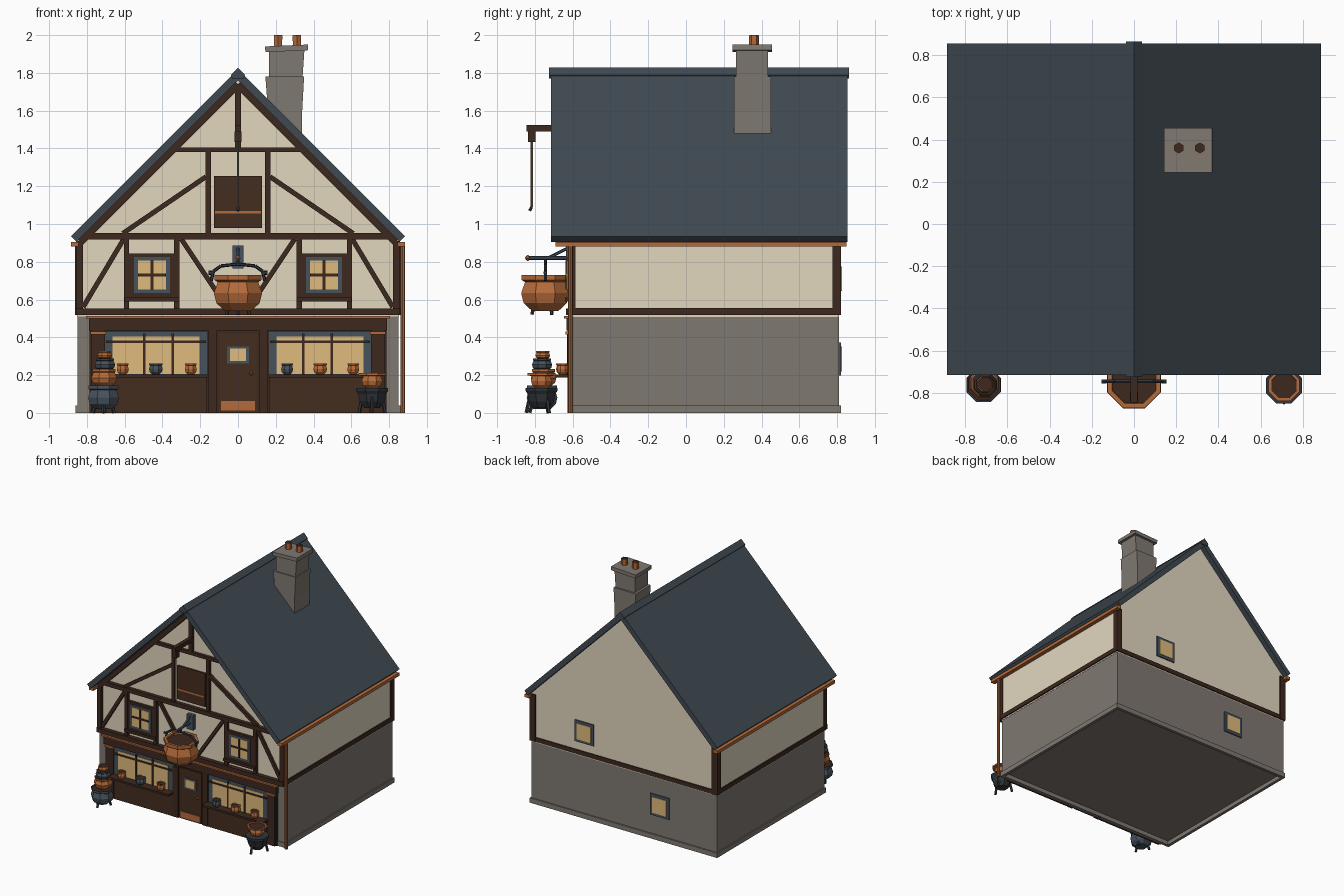
import bpy, bmesh, math
from mathutils import Vector, Matrix

if "Cube" in bpy.data.objects:
    bpy.data.objects.remove(bpy.data.objects["Cube"])

def mat(name, r, g, b):
    m = bpy.data.materials.new(name)
    m.diffuse_color = (r, g, b, 1)
    m.use_nodes = True
    m.node_tree.nodes["Principled BSDF"].inputs["Base Color"].default_value = m.diffuse_color
    return m

CREAM = mat("cream plaster", 0.76, 0.68, 0.52)
STONE = mat("grey stone", 0.215, 0.19, 0.165)
TIMBER = mat("dark timber", 0.046, 0.021, 0.013)
DOOR = mat("door brown", 0.058, 0.026, 0.014)
COPPER = mat("copper", 0.46, 0.145, 0.042)
SLATE = mat("roof slate", 0.051, 0.068, 0.083)
BLUE = mat("blue grey paint", 0.062, 0.084, 0.108)
IRON = mat("black iron", 0.030, 0.035, 0.042)
GLASS = mat("warm glass", 0.74, 0.50, 0.20)
ROPE = mat("rope", 0.26, 0.19, 0.10)

def finish(name, bm, m):
    bmesh.ops.recalc_face_normals(bm, faces=bm.faces)
    me = bpy.data.meshes.new(name)
    bm.to_mesh(me)
    bm.free()
    me.materials.append(m)
    ob = bpy.data.objects.new(name, me)
    bpy.context.collection.objects.link(ob)
    return ob

def prism(name, pts, y0, y1, m):
    """Extrude an x-z outline from y0 to y1."""
    bm = bmesh.new()
    f = bm.faces.new([bm.verts.new((x, y0, z)) for x, z in pts])
    r = bmesh.ops.extrude_face_region(bm, geom=[f])
    for v in r["geom"]:
        if isinstance(v, bmesh.types.BMVert):
            v.co.y = y1
    return finish(name, bm, m)

def box(name, x0, x1, y0, y1, z0, z1, m):
    return prism(name, [(x0, z0), (x1, z0), (x1, z1), (x0, z1)], y0, y1, m)

def beam(name, a, b, w, m=TIMBER, y0=-0.625, y1=-0.595):
    """Flat timber between two x-z points on the front wall."""
    a, b = Vector(a), Vector(b)
    d = (b - a).normalized()
    n = Vector((-d.y, d.x)) * w / 2
    return prism(name, [a - n, b - n, b + n, a + n], y0, y1, m)

def rod(name, a, b, r, m, n=6):
    a, b = Vector(a), Vector(b)
    bm = bmesh.new()
    bmesh.ops.create_cone(bm, cap_ends=True, segments=n, radius1=r, radius2=r, depth=(b - a).length)
    rot = (b - a).to_track_quat('Z', 'Y').to_matrix().to_4x4()
    bm.transform(Matrix.Translation((a + b) / 2) @ rot)
    return finish(name, bm, m)

def lathe(name, prof, loc, m, n=8):
    """Spin a radius-height profile around a vertical axis, capped at both ends."""
    bm = bmesh.new()
    rings = []
    for r, z in prof:
        rings.append([bm.verts.new((loc[0] + r * math.cos(math.tau * (i + .5) / n),
                                    loc[1] + r * math.sin(math.tau * (i + .5) / n), loc[2] + z)) for i in range(n)])
    for p, q in zip(rings, rings[1:]):
        for i in range(n):
            bm.faces.new((p[i], p[(i + 1) % n], q[(i + 1) % n], q[i]))
    bm.faces.new(rings[0])
    bm.faces.new(rings[-1])
    return finish(name, bm, m)

def pot(name, x, y, z, r, h, m, rim=.98, lip=.16, n=8):
    """Rounded pot with a flared rim and a dark filling."""
    inner = rim - lip
    lathe(name, [(r * .55, 0), (r * .9, h * .22), (r, h * .5), (r * .84, h * .8), (r * rim, h * .86),
                 (r * rim, h), (r * inner, h), (r * (inner - .04), h * .88)], (x, y, z), m, n)
    lathe(name + "_filling", [(r * (inner - .02), h * .89), (r * (inner - .02), h * .94)], (x, y, z), TIMBER, n)

def legs(name, x, y, z0, z1, r0, r1, m):
    for k in range(3):
        a = math.tau * k / 3 + math.pi / 6
        c, s = math.cos(a), math.sin(a)
        rod(name, (x + r0 * c, y + r0 * s, z0), (x + r1 * c, y + r1 * s, z1), 0.010, m, 5)

# Walls, with a plinth ring around a recessed floor
for s in (-1, 1):
    box("plinth_side", *sorted((s * .835, s * .86)), -.605, .82, 0, .04, STONE)
box("plinth_front", -.84, .84, -.605, -.58, 0, .04, STONE)
box("plinth_back", -.84, .84, .795, .82, 0, .04, STONE)
box("stone_wall", -.85, .85, -.60, .81, .035, .51, STONE)
prism("plaster_wall", [(-.852, .508), (.852, .508), (.852, .908), (0, 1.76), (-.852, .908)], -.60, .81, CREAM)

# Roof
for s in (-1, 1):
    prism("roof_slab", [(0, 1.76), (s * .855, .905), (s * .885, .935), (0, 1.82)], -.715, .855, SLATE)
    box("gutter", *sorted((s * .845, s * .885)), -.69, .85, .88, .906, COPPER)
prism("ridge_cap", [(-.037, 1.79), (-.03, 1.77), (.03, 1.77), (.037, 1.79), (0, 1.828)], -.725, .863, SLATE)
rod("downpipe", (.872, -.612, 0), (.872, -.612, .89), .012, COPPER, 8)

# Chimney
prism("chimney_lower", [(.15, 1.40), (.34, 1.40), (.34, 1.60), (.35, 1.78), (.145, 1.78), (.155, 1.65)], .255, .45, STONE)
prism("chimney_upper", [(.165, 1.78), (.342, 1.78), (.352, 1.925), (.163, 1.915)], .265, .435, STONE)
prism("chimney_cap", [(.145, 1.91), (.372, 1.92), (.37, 1.95), (.143, 1.94)], .245, .455, STONE)
for x in (.212, .312):
    lathe("chimney_pot", [(.025, 1.93), (.026, 1.997)], (x, .36, 0), COPPER, 6)
    lathe("chimney_pot_hole", [(.024, 1.99), (.024, 2.0)], (x, .36, 0), TIMBER, 6)

# Timber frame shared by all walls
box("front_jetty_beam", -.856, .856, -.635, -.59, .517, .553, TIMBER)
box("back_band", -.856, .856, .80, .818, .517, .553, TIMBER)
for s in (-1, 1):
    box("side_band", *sorted((s * .83, s * .862)), -.60, .80, .519, .555, TIMBER)
    box("back_corner_post", *sorted((s * .81, s * .862)), .775, .82, .517, .905, TIMBER)
    box("front_corner_post", *sorted((s * .82, s * .858)), -.625, -.585, .55, .91, TIMBER)

# Small windows in the back wall
for x, z in ((.362, .71), (-.33, .285)):
    box("back_window_frame", x - .087, x + .087, .80, .82, z - .088, z + .088, BLUE)
    box("back_window_glass", x - .065, x + .065, .80, .825, z - .066, z + .066, GLASS)

# Front gable timbers
beam("tie_beam", (-.84, .935), (.84, .935), .034, y0=-.63)
beam("collar_beam", (-.37, 1.393), (.37, 1.393), .026)
beam("king_post", (0, 1.39), (0, 1.73), .03)
for s in (-1, 1):
    beam("gable_rafter", (s * .835, .905), (0, 1.74), .042, y0=-.63)
    beam("attic_post", (s * .158, .94), (s * .158, 1.39), .03)
    beam("attic_brace", (s * .17, 1.25), (s * .61, .95), .026)
    beam("outer_brace", (s * .605, .92), (s * .82, .56), .026, y0=-.62)
    beam("inner_brace", (s * .30, .92), (s * .06, .56), .026, y0=-.62)
    for x in (.59, .325):
        beam("window_post", (s * x, .55), (s * x, .92), .028)
    # Upper window
    c = s * .455
    box("window_surround", c - .13, c + .13, -.622, -.595, .60, .845, TIMBER)
    box("window_sill", c - .145, c + .145, -.64, -.595, .59, .612, TIMBER)
    box("window_frame", c - .096, c + .096, -.628, -.60, .635, .825, BLUE)
    box("window_glass", c - .075, c + .075, -.632, -.60, .653, .807, GLASS)
    box("window_mullion", c - .007, c + .007, -.637, -.60, .653, .807, TIMBER)
    box("window_transom", c - .075, c + .075, -.637, -.60, .723, .737, TIMBER)

# Loft hatch and hoist
box("loft_hatch", -.128, .128, -.615, -.59, .978, 1.255, DOOR)
box("hatch_strap", -.122, .122, -.62, -.60, 1.055, 1.07, COPPER)
box("hoist_beam", -.016, .016, -.845, -.59, 1.49, 1.525, TIMBER)
box("hoist_block", -.019, .019, -.837, -.797, 1.435, 1.49, TIMBER)
rod("hoist_rope", (0, -.817, 1.09), (0, -.817, 1.44), .006, ROPE, 4)
rod("hoist_hook", (0, -.817, 1.09), (0, -.828, 1.07), .008, IRON)

# Shopfront
box("shopfront_base", -.785, .785, -.615, -.59, 0, .50, TIMBER)
box("fascia", -.79, .79, -.632, -.59, .435, .50, TIMBER)
box("fascia_trim", -.805, .805, -.645, -.59, .50, .513, COPPER)
for s in (-1, 1):
    def sbox(name, x0, x1, *rest):
        box(name, *sorted((s * x0, s * x1)), *rest)
    sbox("pilaster", .705, .775, -.628, -.59, 0, .435, TIMBER)
    sbox("pilaster_cap", .70, .78, -.637, -.59, .415, .432, COPPER)
    sbox("door_pilaster", .11, .16, -.628, -.59, 0, .435, TIMBER)
    sbox("stall_riser", .165, .70, -.626, -.59, 0, .19, DOOR)
    sbox("shop_sill", .155, .71, -.69, -.59, .188, .204, TIMBER)
    sbox("shop_window_frame", .165, .705, -.62, -.59, .20, .428, BLUE)
    sbox("shop_window_glass", .205, .665, -.624, -.59, .206, .405, GLASS)
    for x in (.345, .497):
        sbox("shop_mullion", x - .007, x + .007, -.63, -.59, .204, .42, TIMBER)
    sbox("shop_transom", .17, .70, -.63, -.59, .37, .383, TIMBER)

# Shop door
box("door", -.10, .10, -.62, -.59, 0, .42, DOOR)
box("door_window_frame", -.057, .057, -.626, -.60, .262, .352, BLUE)
box("door_window_glass", -.042, .042, -.630, -.60, .275, .34, GLASS)
box("door_kick_plate", -.09, .09, -.626, -.60, .012, .062, COPPER)
lathe("door_knob", [(.005, -.012), (.012, 0), (.005, .012)], (.07, -.63, .21), COPPER, 6)

# Pots on the sills
for x, m in ((-.61, COPPER), (-.435, BLUE), (-.25, COPPER), (.26, BLUE), (.435, COPPER), (.61, COPPER)):
    r = .039 if abs(x) == .435 else .034
    pot("sill_pot", x, -.652, .204, r, .058, m)

# Hanging cauldron sign
pot("sign_cauldron", 0, -.745, .54, .138, .19, COPPER)
legs("sign_cauldron_leg", 0, -.745, .56, .52, .06, .07, IRON)
arc = [(-.142, .70), (-.13, .75), (-.09, .778), (0, .788), (.09, .778), (.13, .75), (.142, .70)]
for (xa, za), (xb, zb) in zip(arc, arc[1:]):
    rod("sign_handle", (xa, -.745, za), (xb, -.745, zb), .009, IRON)
rod("sign_hanger", (0, -.745, .78), (0, -.745, .82), .008, IRON)
for s in (-1, 1):
    rod("sign_handle_pin", (s * .13, -.745, .742), (s * .155, -.745, .742), .011, IRON)
box("sign_wall_plate", -.03, .03, -.635, -.59, .765, .885, BLUE)
rod("sign_bracket", (0, -.60, .82), (0, -.835, .82), .011, BLUE)
rod("sign_bracket_stay", (0, -.61, .88), (0, -.73, .82), .008, BLUE)
lathe("sign_bracket_tip", [(.004, -.016), (.015, 0), (.004, .016)], (0, -.838, .82), COPPER, 6)

# Stack of pots to the left of the shop
L = (-.712, -.762)
pot("stack_pot_bottom", *L, .02, .088, .125, BLUE, lip=.07)
legs("stack_leg", *L, .05, 0, .05, .065, IRON)
pot("stack_pot_second", L[0] + .003, L[1] + .008, .14, .073, .092, COPPER, .9, .06)
pot("stack_pot_third", L[0] + .008, L[1], .223, .058, .066, BLUE, .9, .06)
pot("stack_pot_top", L[0] + .006, L[1] + .004, .283, .042, .044, COPPER, .9, .06)

# Low brazier with a pot to the right of the shop
R = (.71, -.765)
lathe("brazier_bowl", [(.045, .025), (.07, .06), (.08, .10), (.092, .118), (.092, .132), (.07, .132)], (*R, 0), IRON)
legs("brazier_leg", *R, .09, 0, .06, .08, IRON)
pot("brazier_pot", *R, .13, .060, .080, COPPER, 1.32, .25)
